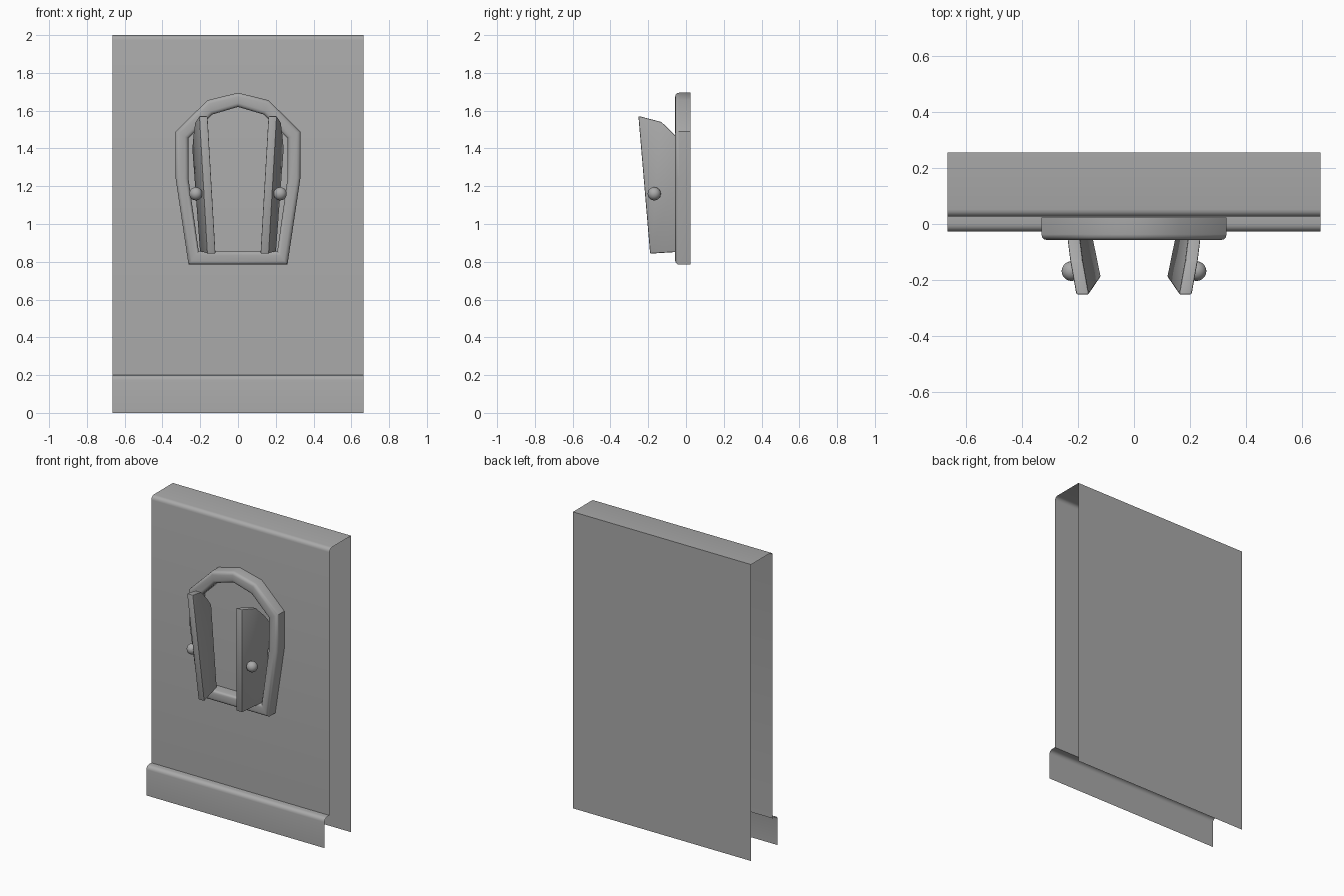
import bpy, bmesh, math

cube = bpy.data.objects.get("Cube")
if cube:
    bpy.data.objects.remove(cube, do_unlink=True)

grey = bpy.data.materials.new("mid grey")
grey.use_nodes = True
COLOUR = (0.4, 0.4, 0.4, 1)
grey.diffuse_color = COLOUR
grey.node_tree.nodes["Principled BSDF"].inputs["Base Color"].default_value = COLOUR


def finish(bm, name, angle=32):
    """Turn a bmesh into a named, shaded object."""
    mesh = bpy.data.meshes.new(name)
    bm.to_mesh(mesh)
    bm.free()
    obj = bpy.data.objects.new(name, mesh)
    bpy.context.collection.objects.link(obj)
    mesh.materials.append(grey)
    bpy.ops.object.select_all(action="DESELECT")
    obj.select_set(True)
    bpy.context.view_layer.objects.active = obj
    bpy.ops.object.shade_smooth_by_angle(angle=math.radians(angle))
    return obj


def round_edges(bm, edges, width, segments):
    bmesh.ops.bevel(bm, geom=edges, offset=width, segments=segments,
                    profile=0.5, affect="EDGES", clamp_overlap=True)


# Wall: an open sheet swept sideways, with a stepped skirt at the foot
HALF = 0.665
FRONT, SKIRT, BACK = 0.026, -0.027, 0.255
profile = [(SKIRT, 0), (SKIRT, 0.2), (FRONT, 0.2), (FRONT, 2), (BACK, 2), (BACK, 0)]
bm = bmesh.new()
rows = [[bm.verts.new((x, y, z)) for x in (-HALF, HALF)] for y, z in profile]
for a, b in zip(rows, rows[1:]):
    bm.faces.new((a[0], a[1], b[1], b[0]))
soft = [bm.edges.get(rows[i]) for i in (1, 3)]
round_edges(bm, soft, 0.026, 4)
finish(bm, "wall_sheet")

# Window frame: arched ring with a rounded front
outer_half = [(0.262, 0.785), (0.33, 1.24), (0.33, 1.49), (0.162, 1.655)]
inner_half = [(0.208, 0.855), (0.262, 1.24), (0.262, 1.455), (0.135, 1.58)]


def arch(half, top):
    return half + [(0, top)] + [(-x, z) for x, z in reversed(half)]


bm = bmesh.new()
loops = [[bm.verts.new((x, y, z)) for x, z in arch(half, top)]
         for half, top, y in ((outer_half, 1.695, -0.057), (outer_half, 1.695, 0.023),
                              (inner_half, 1.62, 0.023), (inner_half, 1.62, -0.057))]
count = len(loops[0])
for k in range(4):
    a, b = loops[k], loops[(k + 1) % 4]
    for i in range(count):
        j = (i + 1) % count
        bm.faces.new((a[i], a[j], b[j], b[i]))
bmesh.ops.recalc_face_normals(bm, faces=bm.faces)
rims = [bm.edges.get((loop[i], loop[(i + 1) % count]))
        for loop in (loops[0], loops[3]) for i in range(count)]
round_edges(bm, rims, 0.02, 3)
finish(bm, "window_frame")

# Shutters: thin leaning slabs swung open, each with a round knob
outline = [(-0.252, 1.572), (-0.13, 1.54), (-0.055, 1.467),
           (0, 1.4), (0, 0.855), (-0.19, 0.843)]
THICK = 0.045
for side, label in ((1, "left"), (-1, "right")):
    bm = bmesh.new()
    sheets = [[bm.verts.new((side * (0.138 + 0.075 * z + 0.2 * y - t), y, z))
               for y, z in outline] for t in (0, THICK)]
    for sheet in sheets:
        bm.faces.new(sheet)
    for i in range(len(outline)):
        j = (i + 1) % len(outline)
        bm.faces.new((sheets[0][i], sheets[0][j], sheets[1][j], sheets[1][i]))
    bmesh.ops.recalc_face_normals(bm, faces=bm.faces)
    round_edges(bm, bm.edges[:], 0.006, 2)
    finish(bm, label + "_shutter")

    bm = bmesh.new()
    bmesh.ops.create_uvsphere(bm, u_segments=20, v_segments=12, radius=0.035)
    knob = finish(bm, label + "_knob")
    knob.location = (side * 0.223, -0.168, 1.16)
